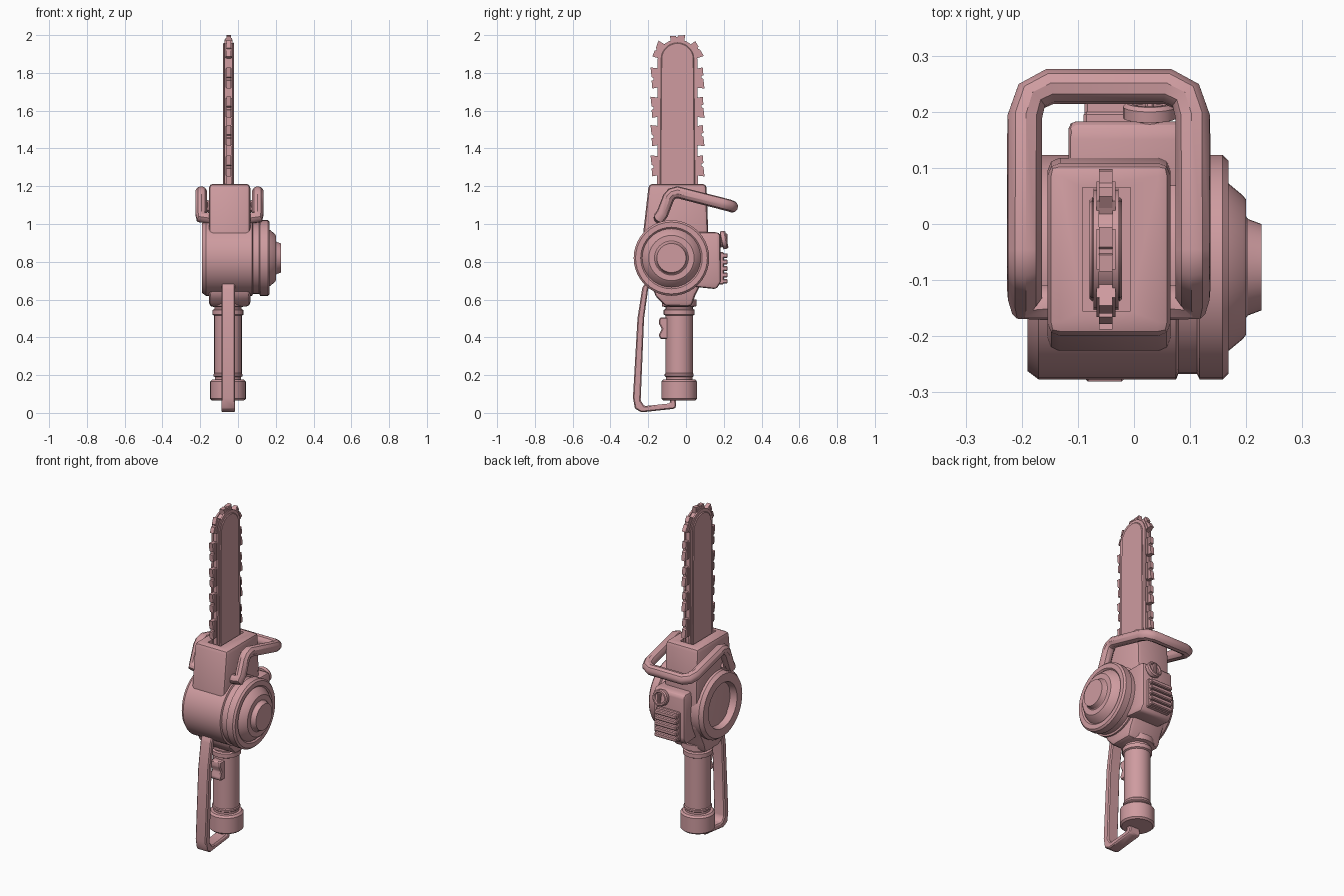
import bpy, bmesh, math
from mathutils import Vector, Matrix

if "Cube" in bpy.data.objects:
    bpy.data.objects.remove(bpy.data.objects["Cube"])

mat = bpy.data.materials.new("dusty_pink")
mat.diffuse_color = (0.62, 0.33, 0.35, 1)
mat.use_nodes = True
mat.node_tree.nodes["Principled BSDF"].inputs["Base Color"].default_value = mat.diffuse_color


def finish(name, bm, bevel=0, segs=2, angle=35):
    bmesh.ops.recalc_face_normals(bm, faces=bm.faces)
    if bevel:
        edges = [e for e in bm.edges if e.is_manifold and e.calc_face_angle() > 0.3]
        bmesh.ops.bevel(bm, geom=edges, offset=bevel, segments=segs, profile=0.5, affect='EDGES')
    me = bpy.data.meshes.new(name)
    bm.to_mesh(me)
    bm.free()
    me.materials.append(mat)
    ob = bpy.data.objects.new(name, me)
    bpy.context.collection.objects.link(ob)
    smooth(ob, angle)
    return ob


def smooth(ob, angle=35):
    bpy.ops.object.select_all(action='DESELECT')
    ob.select_set(True)
    bpy.context.view_layer.objects.active = ob
    bpy.ops.object.shade_smooth_by_angle(angle=math.radians(angle))


def add_prism(bm, pts, x0, x1):
    """Extrude a (y, z) outline along x."""
    a = [bm.verts.new((x0, y, z)) for y, z in pts]
    b = [bm.verts.new((x1, y, z)) for y, z in pts]
    bm.faces.new(a)
    bm.faces.new(b[::-1])
    n = len(pts)
    for i in range(n):
        j = (i + 1) % n
        bm.faces.new((a[i], b[i], b[j], a[j]))


def prism(name, pts, x0, x1, bevel=0, segs=2):
    bm = bmesh.new()
    add_prism(bm, pts, x0, x1)
    return finish(name, bm, bevel, segs)


def rect(y0, y1, z0, z1):
    return [(y0, z0), (y1, z0), (y1, z1), (y0, z1)]


def lathe(name, prof, axis, loc, n=32):
    """Spin a (radius, height) profile around an axis through loc."""
    bm = bmesh.new()
    vs = [bm.verts.new((r, 0, h)) for r, h in prof]
    es = [bm.edges.new(p) for p in zip(vs, vs[1:])]
    bmesh.ops.spin(bm, geom=vs + es, cent=(0, 0, 0), axis=(0, 0, 1), angle=2 * math.pi, steps=n)
    bmesh.ops.remove_doubles(bm, verts=bm.verts, dist=1e-5)
    rot = Vector((0, 0, 1)).rotation_difference(Vector(axis)).to_matrix().to_4x4()
    bm.transform(Matrix.Translation(loc) @ rot)
    return finish(name, bm, angle=28)


# main housing with the bar slot cut in its top
body = prism("main_housing", [(-.197, 1.213), (.108, 1.213), (.118, .95), (.11, .74), (.048, .62),
                              (.03, .562), (-.11, .565), (-.165, .62), (-.228, .94)],
             -.154, .065, .022)
slot = prism("slot_cutter", rect(-.155, .065, 1.14, 1.3), -.092, -.006)
slot.hide_render = True
mod = body.modifiers.new("slot", 'BOOLEAN')
mod.operation, mod.object, mod.solver = 'DIFFERENCE', slot, 'EXACT'
bpy.context.view_layer.objects.active = body
bpy.ops.object.modifier_apply(modifier="slot")
bpy.data.objects.remove(slot)
smooth(body)

# engine drum: recessed on the left, stepped cover on the right
lathe("engine_drum", [(0, -.15), (.125, -.15), (.135, -.19), (.185, -.19), (.2, -.17), (.2, .075),
                      (.19, .079), (.19, .112), (.2, .117), (.2, .158), (.19, .168), (.163, .168),
                      (.155, .16), (.148, .17), (.128, .194), (.12, .2), (.09, .2), (.086, .203),
                      (.077, .227), (0, .227)], (1, 0, 0), (0, -.077, .82), 40)

# fuel tank with slatted vent and cap
prism("fuel_tank", [(.02, .67), (.16, .655), (.183, .69), (.183, .945), (.165, .957), (.02, .957)],
      -.117, .088, .014)
prism("vent_plate", rect(.17, .2, .68, .852), -.09, .06, .005, 1)
for i in range(5):
    z = .684 + i * .034
    prism("vent_slat", rect(.19, .221, z, z + .025), -.088, .058, .005, 1)
tilt = Vector((0, 1, .2)).normalized()
cap_at = Vector((.028, .165, .908))
lathe("tank_cap", [(0, 0), (.035, 0), (.035, .022), (.048, .025), (.048, .045), (.042, .052), (.034, .052),
                   (.03, .044), (0, .044)], tilt, cap_at, 20)
prism("cap_grip", rect(.2, .221, .885, .949), .02, .036, .004, 1)

# front loop handle
side = [(-.14, 1.035), (-.125, 1.055), (-.092, 1.14), (-.075, 1.16), (-.045, 1.168),
        (.19, 1.108), (.228, 1.098)]
pts = [(.095, -.14, 1.03)]
pts += [(.15 - (.012 if i == 6 else 0), y, z) for i, (y, z) in enumerate(side)]
pts += [(.105, .245, 1.092)]
path = [(.0, -.132, 1.045)] + pts[:]
path += [(-x, y, z) for x, y, z in reversed(path)]
cu = bpy.data.curves.new("loop_path", 'CURVE')
cu.dimensions = '3D'
cu.bevel_depth, cu.bevel_resolution = .032, 3
cu.use_fill_caps = True
sp = cu.splines.new('POLY')
sp.points.add(len(path) - 1)
for p, (x, y, z) in zip(sp.points, path):
    p.co = (x - .045, y, z, 1)
tmp = bpy.data.objects.new("loop_path", cu)
bpy.context.collection.objects.link(tmp)
bpy.context.view_layer.update()
bm = bmesh.new()
bm.from_mesh(bpy.data.meshes.new_from_object(tmp))
bpy.data.objects.remove(tmp)
finish("loop_handle", bm)

# rear grip with collars and end cap
lathe("rear_grip", [(0, .066), (.085, .066), (.095, .075), (.095, .165), (.085, .176), (.07, .178), (.07, .19),
                    (.077, .195), (.077, .205), (.073, .21), (.073, .515), (.082, .52), (.082, .545),
                    (.072, .55), (.072, .56), (.092, .565), (.092, .6), (0, .6)],
      (0, 0, 1), (-.053, -.036, 0), 24)
prism("trigger", [(-.08, .505), (-.14, .505), (-.145, .475), (-.128, .445), (-.145, .41), (-.135, .39),
                  (-.08, .39)], -.085, -.02, .006, 1)

# hand guard strap from the drum down under the grip
prism("hand_guard", [(-.2, .72), (-.232, .66), (-.257, .5), (-.281, .08), (-.27, .022), (-.235, .003),
                     (-.06, .022), (-.052, .035), (-.055, .075), (-.085, .075), (-.085, .05), (-.22, .036),
                     (-.24, .065), (-.222, .5), (-.2, .66), (-.17, .7)],
      -.088, -.016, .006, 1)

# guide bar: layered rounded plates around the chain
CY, ZC, CX = -.045, 1.873, -.05


def bar(r, grow=0, n=14):
    arc = [(CY + r * math.cos(math.pi * i / n), ZC + r * math.sin(math.pi * i / n)) for i in range(n + 1)]
    return [(CY + r + grow, 1.13)] + arc + [(CY - r - grow, 1.13)]


prism("chain_band", bar(.098), CX - .012, CX + .012)
for s in (-1, 1):
    prism("bar_side_plate", bar(.105, .003), CX + s * .012, CX + s * .022)
    prism("bar_panel", bar(.087, .006), CX + s * .02, CX + s * .029, .004, 1)

# chain teeth following the bar edge
R = .105
for s in (-1, 1):
    for i, d in enumerate([0, .118, .265, .42, .57, .73]):
        if i == 0 and s < 0:
            continue
        quarter = R * math.pi / 2
        a = min(d / R, math.pi / 2)
        drop = max(0, d - quarter)
        nrm = Vector((s * math.sin(a), math.cos(a)))
        tan = Vector((nrm.y, -nrm.x))
        base = Vector((CY, ZC - drop)) + nrm * R
        L, h = ((.04, .022), (.045, .028))[i] if i < 2 else (.056, .038)
        shape = [(-L * .8, -.03), (-L, h * .75), (-L * .25, h * .85), (-L * .2, h * .6), (0, h * .6),
                 (L * .1, h * .85), (L, h), (L * .85, -.03)]
        prism("chain_tooth", [tuple(base + tan * u + nrm * v) for u, v in shape],
              CX - .012, CX + .012)
        # wider link plate at the foot of each tooth
        prism("chain_link", [tuple(base + tan * u + nrm * v) for u, v in
                             [(-L * .9, -.02), (-L * .9, h * .35), (L * .9, h * .35), (L * .9, -.02)]],
              CX - .017, CX + .017)
